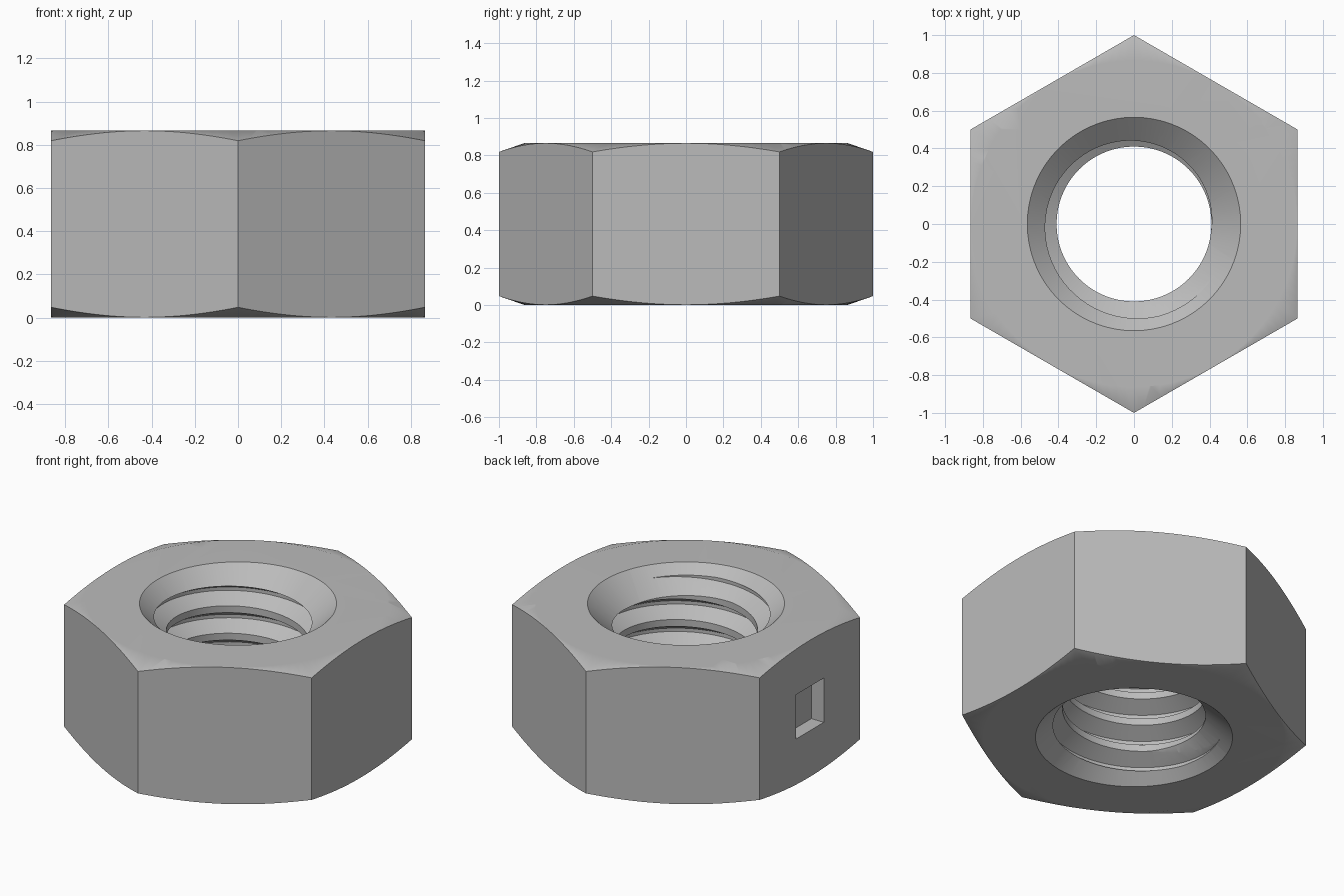
import bpy, bmesh, math

HEIGHT, PITCH, CREST, ROOT = 0.866, 0.1732, 0.41, 0.504
STEPS, TURNS = 72, 8

if "Cube" in bpy.data.objects:
    bpy.data.objects.remove(bpy.data.objects["Cube"])

steel = bpy.data.materials.new("steel_grey")
steel.use_nodes = True
grey = (0.5, 0.5, 0.5, 1)
steel.diffuse_color = grey
steel.node_tree.nodes["Principled BSDF"].inputs["Base Color"].default_value = grey


def to_object(name, bm):
    bmesh.ops.recalc_face_normals(bm, faces=bm.faces)
    mesh = bpy.data.meshes.new(name)
    bm.to_mesh(mesh)
    bm.free()
    mesh.materials.append(steel)
    obj = bpy.data.objects.new(name, mesh)
    bpy.context.collection.objects.link(obj)
    return obj


def lathe(name, profile, sides):
    """Closed solid turned around z from (radius, height) points."""
    bm = bmesh.new()
    rings = []
    for r, z in profile:
        angles = [math.pi / 2 + math.tau * i / sides for i in range(sides)]
        rings.append([bm.verts.new((r * math.cos(a), r * math.sin(a), z)) for a in angles])
    for low, high in zip(rings, rings[1:]):
        for i in range(sides):
            j = (i + 1) % sides
            bm.faces.new((low[i], low[j], high[j], high[i]))
    bm.faces.new(rings[0])
    bm.faces.new(rings[-1])
    return to_object(name, bm)


def screw(name, start):
    """Solid threaded rod used to cut the internal thread."""
    flat = PITCH / 8
    rise = flat + (ROOT - CREST) * math.tan(math.radians(30))
    profile = [(CREST, -flat), (CREST, flat), (ROOT, rise), (ROOT, PITCH - rise)]
    bm = bmesh.new()
    rows = []
    for i in range(STEPS * TURNS + 1):
        a = math.tau * i / STEPS
        lift = start + PITCH * i / STEPS
        rows.append([bm.verts.new((r * math.cos(a), r * math.sin(a), z + lift))
                     for r, z in profile])
    for i in range(len(rows) - 1):
        for k in range(3):
            bm.faces.new((rows[i][k], rows[i + 1][k], rows[i + 1][k + 1], rows[i][k + 1]))
        if i + 1 + STEPS < len(rows):
            bm.faces.new((rows[i][3], rows[i + 1][3], rows[i + 1 + STEPS][0], rows[i + STEPS][0]))
    # Close both ends with a fan
    low, high = bm.verts.new((0, 0, start - 0.4)), bm.verts.new((0, 0, HEIGHT + 0.7))
    for e in [e for e in bm.edges if e.is_boundary]:
        tip = low if e.verts[0].co.z < HEIGHT / 2 else high
        bm.faces.new((e.verts[0], e.verts[1], tip))
    return to_object(name, bm)


def cut(target, cutter, operation="DIFFERENCE"):
    mod = target.modifiers.new("cut", "BOOLEAN")
    mod.operation, mod.object, mod.solver = operation, cutter, "EXACT"
    bpy.context.view_layer.objects.active = target
    bpy.ops.object.modifier_apply(modifier=mod.name)
    bpy.data.objects.remove(cutter)


# Hexagonal body with conical corner chamfers
nut = lathe("hex_nut", [(1, 0), (1, HEIGHT)], 6)
cut(nut, lathe("corner_chamfer", [(0.863, 0), (1.1, 0.082), (1.1, HEIGHT - 0.082),
                                  (0.863, HEIGHT)], 120), "INTERSECT")

# Threaded bore and its countersinks
cut(nut, screw("thread_cutter", 0.75 - 6 * PITCH))
for side in (-1, 1):
    mid = HEIGHT / 2
    profile = [(r, mid + side * (mid + d)) for r, d in ((0.3, -0.24), (0.565, 0), (0.675, 0.1))]
    cut(nut, lathe("countersink", profile, STEPS))

# Square pocket in one flat
bm = bmesh.new()
bmesh.ops.create_cube(bm, size=1)
bmesh.ops.scale(bm, vec=(0.174, 0.28, 0.28), verts=bm.verts)
bmesh.ops.translate(bm, vec=(-0.866, 0, HEIGHT / 2), verts=bm.verts)
cut(nut, to_object("pocket", bm))

# Smooth shading with crisp edges
bpy.ops.object.select_all(action="DESELECT")
nut.select_set(True)
bpy.context.view_layer.objects.active = nut
bpy.ops.object.shade_smooth_by_angle(angle=math.radians(25))
weighted = nut.modifiers.new("weighted_normals", "WEIGHTED_NORMAL")
weighted.keep_sharp = True
